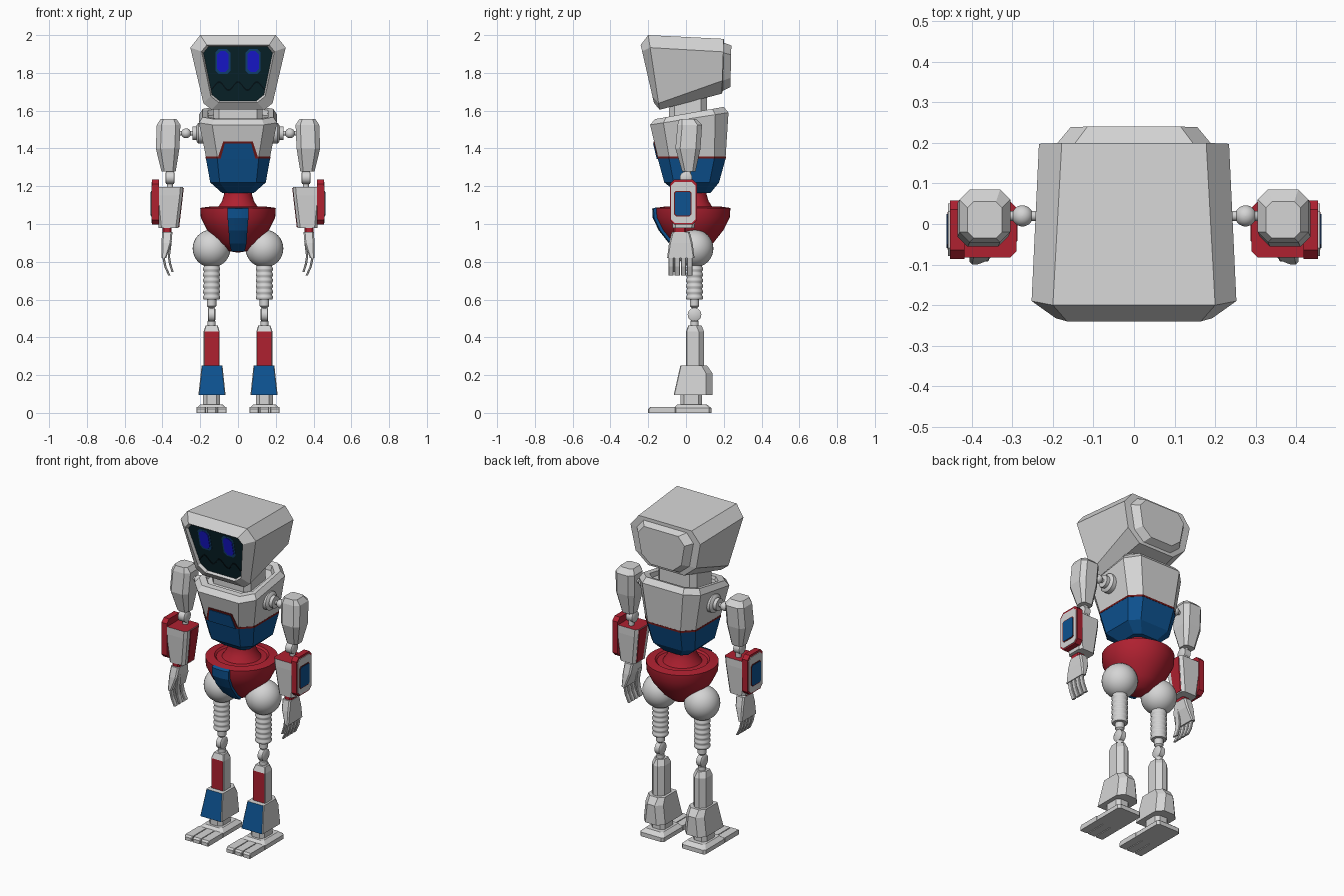
import bpy, bmesh
from math import sin, cos, pi, sqrt
from mathutils import Vector

cube = bpy.data.objects.get("Cube")
if cube:
    bpy.data.objects.remove(cube, do_unlink=True)


def material(name, r, g, b):
    m = bpy.data.materials.new(name)
    m.use_nodes = True
    m.diffuse_color = (r, g, b, 1)
    m.node_tree.nodes["Principled BSDF"].inputs["Base Color"].default_value = (r, g, b, 1)
    return m


GREY = material("light grey", .66, .66, .66)
BLUE = material("panel blue", .004, .085, .28)
RED = material("panel red", .43, .015, .03)
DARK_RED = material("seam red", .16, .01, .01)
SCREEN = material("screen teal", .003, .018, .025)
EYE = material("eye blue", .01, .01, .72)
EYE_RIM = material("eye rim blue", .006, .06, .2)
INK = material("mouth black", .001, .006, .009)


def loft(name, rings, mat=GREY, side=1, smooth=False, caps=None, paint=None):
    """Skin a list of point rings; caps = (first, last) materials; paint = (material, face rule)."""
    mesh = bpy.data.meshes.new(name)
    slots = [mat]

    def slot(m):
        if m not in slots:
            slots.append(m)
        return slots.index(m)

    bm = bmesh.new()
    rows = [[bm.verts.new((side * p[0], p[1], p[2])) for p in ring] for ring in rings]
    for a, b in zip(rows, rows[1:]):
        for i in range(len(a)):
            j = (i + 1) % len(a)
            bm.faces.new((a[i], a[j], b[j], b[i]))
    ends = [bm.faces.new(rows[0][::-1]), bm.faces.new(rows[-1])]
    if caps:
        for face, m in zip(ends, caps):
            face.material_index = slot(m)
    bmesh.ops.recalc_face_normals(bm, faces=bm.faces)
    bm.normal_update()
    if paint:
        for face in bm.faces:
            if paint[1](face.normal, face.calc_center_median()):
                face.material_index = slot(paint[0])
    bm.to_mesh(mesh)
    bm.free()
    for m in slots:
        mesh.materials.append(m)
    ob = bpy.data.objects.new(name, mesh)
    bpy.context.collection.objects.link(ob)
    if smooth:
        bpy.ops.object.select_all(action="DESELECT")
        ob.select_set(True)
        bpy.context.view_layer.objects.active = ob
        bpy.ops.object.shade_smooth_by_angle(angle=pi / 5)
    return ob


def cut(poly, c):
    """Chamfer the corners of a flat polygon."""
    c = c if isinstance(c, tuple) else (c,) * len(poly)
    pts = [Vector(p) for p in poly]
    out = []
    for i, p in enumerate(pts):
        for q in (pts[i - 1], pts[(i + 1) % len(pts)]):
            out.append(p + (q - p).normalized() * c[i])
    return out


def ring(z, x0, x1, y0, y1, c=.015, back=None):
    """Chamfered rectangle at height z, optionally rising to another height at the back."""
    rise = 0 if back is None else (back - z) / (y1 - y0)
    return [(x, y, z + rise * (y - y0)) for x, y in cut([(x0, y0), (x1, y0), (x1, y1), (x0, y1)], c)]


def head_ring(zb, zt, wb, wt, yb, yt, c):
    """Chamfered upright trapezoid that leans from yb at the bottom to yt at the top."""
    return [(x, yb + (yt - yb) * (z - zb) / (zt - zb), z)
            for x, z in cut([(-wb, zb), (wb, zb), (wt, zt), (-wt, zt)], c)]


def plate(name, pts, depth, thick, mat):
    """Thin plate lying on a front surface given by y = depth(z)."""
    return loft(name, [[(x, depth(z) + d, z) for x, z in pts] for d in (.004, -thick)], mat)


def side_plate(name, box, c, x0, x1, mat, side):
    y0, y1, z0, z1 = box
    pts = cut([(y0, z0), (y1, z0), (y1, z1), (y0, z1)], c)
    return loft(name, [[(x, y, z) for y, z in pts] for x in (x0, x1)], mat, side)


def lathe(name, profile, u, v, mat=GREY, side=1, axis="z", n=32):
    """Turn (radius, position) pairs about an axis through (u, v)."""
    rings = []
    for r, h in profile:
        circle = [(u + r * cos(2 * pi * i / n), v + r * sin(2 * pi * i / n)) for i in range(n)]
        rings.append([(a, b, h) if axis == "z" else (h, a, b) for a, b in circle])
    return loft(name, rings, mat, side, True)


def ball(name, x, y, z, r, side=1):
    steps = 16
    arc = [pi * (i + .05) / (steps + .1) for i in range(steps + 1)]
    return lathe(name, [(r * sin(t), z - r * cos(t)) for t in arc], x, y, GREY, side)


# Head shell with recessed screen and raised back plate
loft("head", [
    head_ring(1.65, 1.94, .13, .19, -.155, -.222, .035),
    head_ring(1.642, 1.948, .137, .2, -.17, -.24, .035),
    head_ring(1.605, 2, .175, .268, -.14, -.2, (.035, .035, .068, .068)),
    head_ring(1.69, 1.98, .19, .248, .19, .2, .07),
    head_ring(1.705, 1.96, .15, .2, .195, .2, .055),
    head_ring(1.725, 1.945, .125, .165, .235, .24, .05)], caps=(SCREEN, GREY))


def screen_y(z):
    return -.155 - (z - 1.65) * .231


# Face
for s, label in ((1, "left"), (-1, "right")):
    for part, w, h, t, m in (("eye_rim", .04, .066, .002, EYE_RIM), ("eye", .03, .056, .005, EYE)):
        box = [(s * .08 + a * w, 1.86 + b * h) for a, b in ((-1, -1), (1, -1), (1, 1), (-1, 1))]
        plate(label + "_" + part, cut(box, .018), screen_y, t, m)
wave = [(x / 100, 1.735 + .022 * cos(x * pi / 5)) for x in range(-14, 15)]
plate("mouth", wave + [(x, z - .01) for x, z in reversed(wave)], screen_y, .003, INK)

# Neck and torso
loft("neck", [ring(z, -.13, .13, -.09, .11, .03) for z in (1.53, 1.72)])
loft("chest", [
    ring(1.357, -.17, .17, -.15, .21, .06),
    ring(1.525, -.207, .207, -.19, .225, .07, 1.59),
    ring(1.555, -.187, .187, -.165, .2, .06, 1.62),
    ring(1.558, -.16, .16, -.13, .17, .05, 1.61),
    ring(1.54, -.155, .155, -.125, .165, .05, 1.58)])
loft("chest_seam", [ring(z, -.171, .171, -.151, .211, .06) for z in (1.347, 1.358)], DARK_RED)
loft("belly", [
    ring(1.165, -.085, .085, -.045, .13, .03),
    ring(1.22, -.147, .147, -.115, .175, .05),
    ring(1.348, -.17, .17, -.15, .21, .06)], BLUE)


def chest_y(z):
    return -.15 - (z - 1.357) * .238


plate("chest_tab_trim", [(-.105, 1.357), (.105, 1.357), (.078, 1.437), (-.078, 1.437)], chest_y, .004, DARK_RED)
plate("chest_tab", [(-.092, 1.345), (.092, 1.345), (.07, 1.425), (-.07, 1.425)], chest_y, .008, BLUE)

# Pelvis bowl, waist and front stripe
HIP_Y = .035
bowl = [(.06, .858), (.11, .9), (.165, .97), (.197, 1.035), (.2, 1.085)]
lathe("pelvis", [(.01, .85)] + bowl + [(.15, 1.092), (.14, 1.082), (.108, 1.085), (.085, 1.12),
      (.073, 1.16), (.073, 1.19)], 0, HIP_Y, RED, n=48)
stripe = []
for (r, z), w in zip(bowl, (.035, .045, .05, .055, .055)):
    across = [w * k / 3 for k in range(-3, 4)]
    stripe.append([(x, HIP_Y - sqrt((r + .014) ** 2 - x * x), z - .004) for x in across]
                  + [(x, HIP_Y - sqrt((r - .004) ** 2 - x * x), z + .003) for x in reversed(across)])
loft("pelvis_stripe", stripe, BLUE)

for s, label in ((1, "left_"), (-1, "right_")):
    # Shoulder and upper arm
    lathe(label + "shoulder_hub", [(.055, .175), (.055, .21), (.045, .218), (.036, .22), (.036, .24),
          (.012, .242), (.012, .32)], .02, 1.48, GREY, s, "x")
    ball(label + "shoulder_ball", .275, .02, 1.48, .026, s)
    loft(label + "upper_arm", [
        ring(1.277, .33, .405, -.02, .05),
        ring(1.4, .31, .435, -.056, .077, .025),
        ring(1.525, .305, .43, -.045, .085, .025),
        ring(1.555, .325, .41, -.035, .055)], GREY, s)

    # Elbow
    lathe(label + "elbow", [(.024, .335), (.033, .34), (.033, .38), (.024, .385)], 0, 1.245, GREY, s, "x")
    lathe(label + "elbow_rod", [(.016, 1.17), (.016, 1.3)], .36, .01, GREY, s)

    # Forearm shell with red lining and outer panel
    loft(label + "forearm", [
        ring(.978, .315, .42, -.07, .045),
        ring(1.15, .294, .437, -.082, .055),
        ring(1.195, .29, .44, -.083, .055)], GREY, s, caps=(GREY, RED))
    loft(label + "forearm_lining", [
        ring(.985, .311, .33, -.035, .03, .004),
        ring(1.19, .287, .306, -.045, .04, .004)], RED, s)
    side_plate(label + "forearm_panel", (-.086, .058, .998, 1.235), .022, .418, .454, RED, s)
    side_plate(label + "forearm_frame", (-.079, .051, 1.006, 1.222), .02, .45, .458, GREY, s)
    side_plate(label + "window_trim", (-.063, .029, 1.041, 1.175), .01, .455, .46, DARK_RED, s)
    side_plate(label + "window", (-.059, .025, 1.046, 1.17), .008, .455, .462, BLUE, s)

    # Hand
    loft(label + "wrist", [ring(z, .352, .4, -.065, 0, .008) for z in (.945, 1)], RED, s)
    loft(label + "palm", [
        ring(.82, .38, .405, -.1, .045, .006),
        ring(.9, .352, .405, -.09, .035, .008),
        ring(.958, .347, .402, -.075, .02, .008)], GREY, s)
    for i in range(4):
        y = -.093 + i * .033
        loft(label + "finger_" + str(i + 1), [
            ring(z, x - .012, x, y, y + .028, .003)
            for z, x in ((.83, .402), (.775, .391), (.728, .37))], GREY, s)
    loft(label + "thumb", [
        ring(z, x - .012, x, -.075, -.04, .003)
        for z, x in ((.91, .362), (.83, .372), (.79, .366), (.745, .352))], GREY, s)

    # Hip, ribbed thigh and knee
    X, Y = .14, .045
    ball(label + "hip", X, Y, .87, .1, s)
    ribs = [(.046 if k % 4 in (1, 2) else .041, .6 + k * .0075) for k in range(28)]
    lathe(label + "thigh", ribs, X, Y, GREY, s)
    lathe(label + "knee_rod", [(.022, .45), (.022, .485), (.014, .49), (.014, .555), (.025, .565),
          (.025, .61)], X, Y, GREY, s)
    lathe(label + "knee", [(.028, .12), (.036, .125), (.036, .155), (.028, .16)], Y, .52, GREY, s, "x")

    # Shin and shin guard, front faces coloured
    corners = (.004, .004, .028, .028)
    loft(label + "shin", [
        ring(.2, .097, .182, 0, .096, corners),
        ring(.43, .097, .182, 0, .096, corners),
        ring(.463, .107, .172, .012, .082, corners)], GREY, s,
        paint=(RED, lambda n, c: n.y < -.9 and c.z < .43))
    loft(label + "shin_guard", [
        ring(.095, .066, .21, -.065, .14, (.004, .004, .035, .035)),
        ring(.21, .078, .197, -.039, .14, (.004, .004, .035, .035)),
        ring(.25, .082, .193, -.03, .112, corners)], GREY, s,
        paint=(BLUE, lambda n, c: n.y < -.9))

    # Ankle, foot and toes
    loft(label + "ankle", [ring(z, .095, .185, -.03, .085, .02) for z in (.03, .11)], GREY, s)
    loft(label + "foot", [
        ring(0, .06, .22, -.065, .135, .012),
        ring(.025, .06, .22, -.065, .135, .012),
        ring(.045, .082, .198, -.045, .11, .012)], GREY, s)
    for i in range(3):
        x = .06 + i * .055
        loft(label + "toe_" + str(i + 1), [
            ring(z, x, x + .05, -.2 + lip, -.055, .004)
            for z, lip in ((0, 0), (.02, 0), (.03, .01))], GREY, s)
